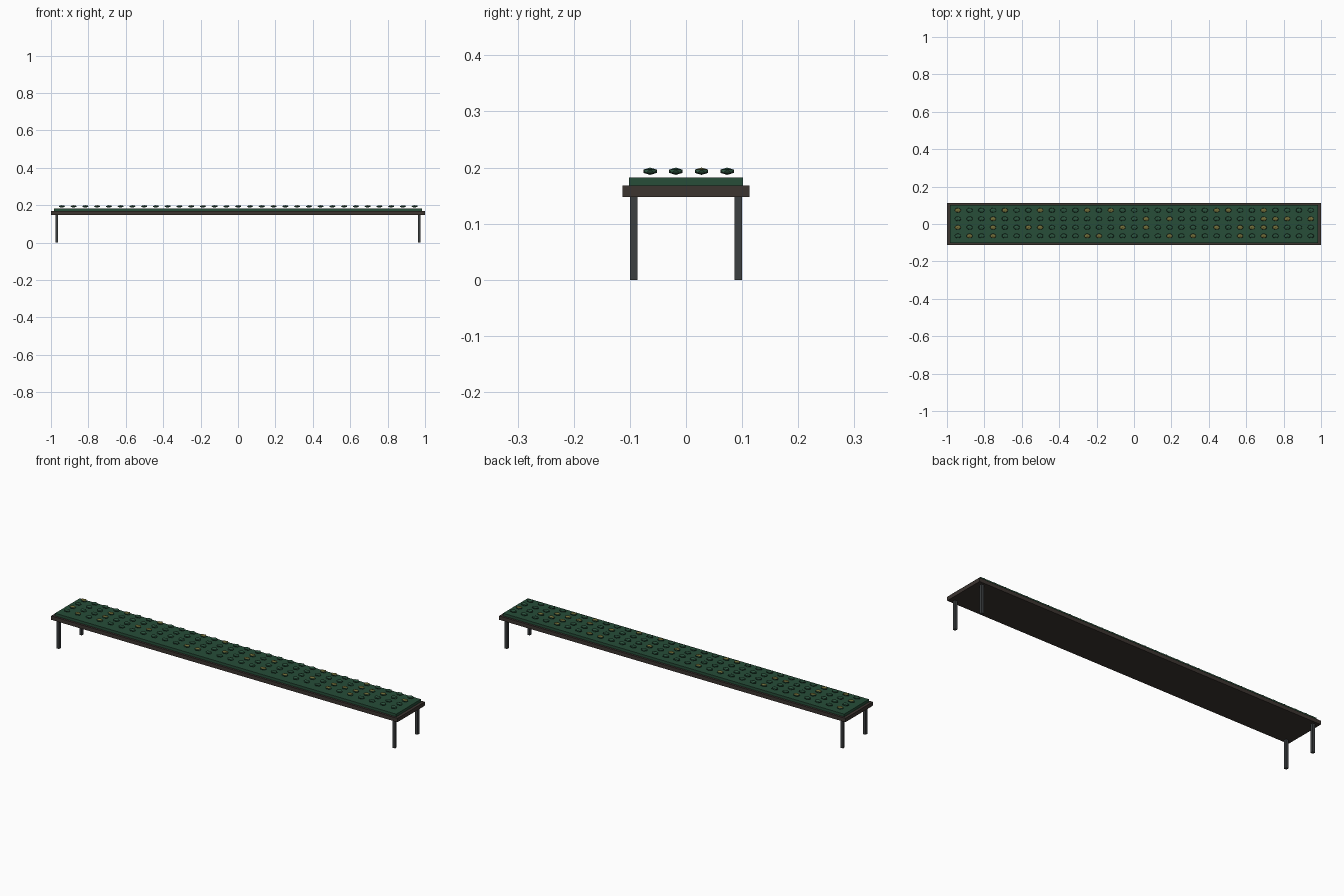
import bpy, bmesh, random
from mathutils import Matrix, Vector

if "Cube" in bpy.data.objects:
    bpy.data.objects.remove(bpy.data.objects["Cube"])

random.seed(4)


def material(name, rgb):
    m = bpy.data.materials.new(name)
    m.diffuse_color = (*rgb, 1)
    m.use_nodes = True
    m.node_tree.nodes["Principled BSDF"].inputs["Base Color"].default_value = m.diffuse_color
    return m


BROWN = material("dark_wood", (0.045, 0.035, 0.03))
GREEN = material("bed_green", (0.02, 0.075, 0.04))
METAL = material("dark_metal", (0.045, 0.05, 0.052))
LEAF = material("leaf_green", (0.025, 0.09, 0.05))
YELLOW = material("yellow_leaf", (0.16, 0.15, 0.04))


def box(name, lo, hi, mat):
    lo, hi = Vector(lo), Vector(hi)
    bpy.ops.mesh.primitive_cube_add(size=1, location=(lo + hi) / 2)
    o = bpy.context.object
    o.name = name
    o.scale = hi - lo
    o.data.materials.append(mat)
    return o


# Tray and the planted bed on top
box("tray", (-1, -0.113, 0.148), (1, 0.113, 0.168), BROWN)
box("bed", (-0.985, -0.102, 0.166), (0.985, 0.102, 0.182), GREEN)

# Four slim corner legs
for sx, xn in ((-1, "left"), (1, "right")):
    for sy, yn in ((-1, "front"), (1, "back")):
        x, y = sx * 0.97, sy * 0.093
        box(f"{yn}_{xn}_leg", (x - 0.007, y - 0.007, 0),
            (x + 0.007, y + 0.007, 0.15), METAL)

# Regular grid of small low-poly leaf clumps, a few with a yellow top
bm = bmesh.new()
for i in range(31):
    for j in range(4):
        x, y = -0.942 + i * 0.0629, -0.064 + j * 0.0458
        mat = Matrix.Translation((x, y, 0.1935)) @ Matrix.Diagonal((0.019, 0.014, 0.0065, 1))
        yellow = random.random() < 0.22
        verts = bmesh.ops.create_icosphere(bm, subdivisions=1, radius=1, matrix=mat)["verts"]
        for f in {f for v in verts for f in v.link_faces}:
            if yellow and f.calc_center_median().z > 0.197:
                f.material_index = 1
me = bpy.data.meshes.new("leaf_clumps")
bm.to_mesh(me)
bm.free()
me.materials.append(LEAF)
me.materials.append(YELLOW)
bpy.context.collection.objects.link(bpy.data.objects.new("leaf_clumps", me))
